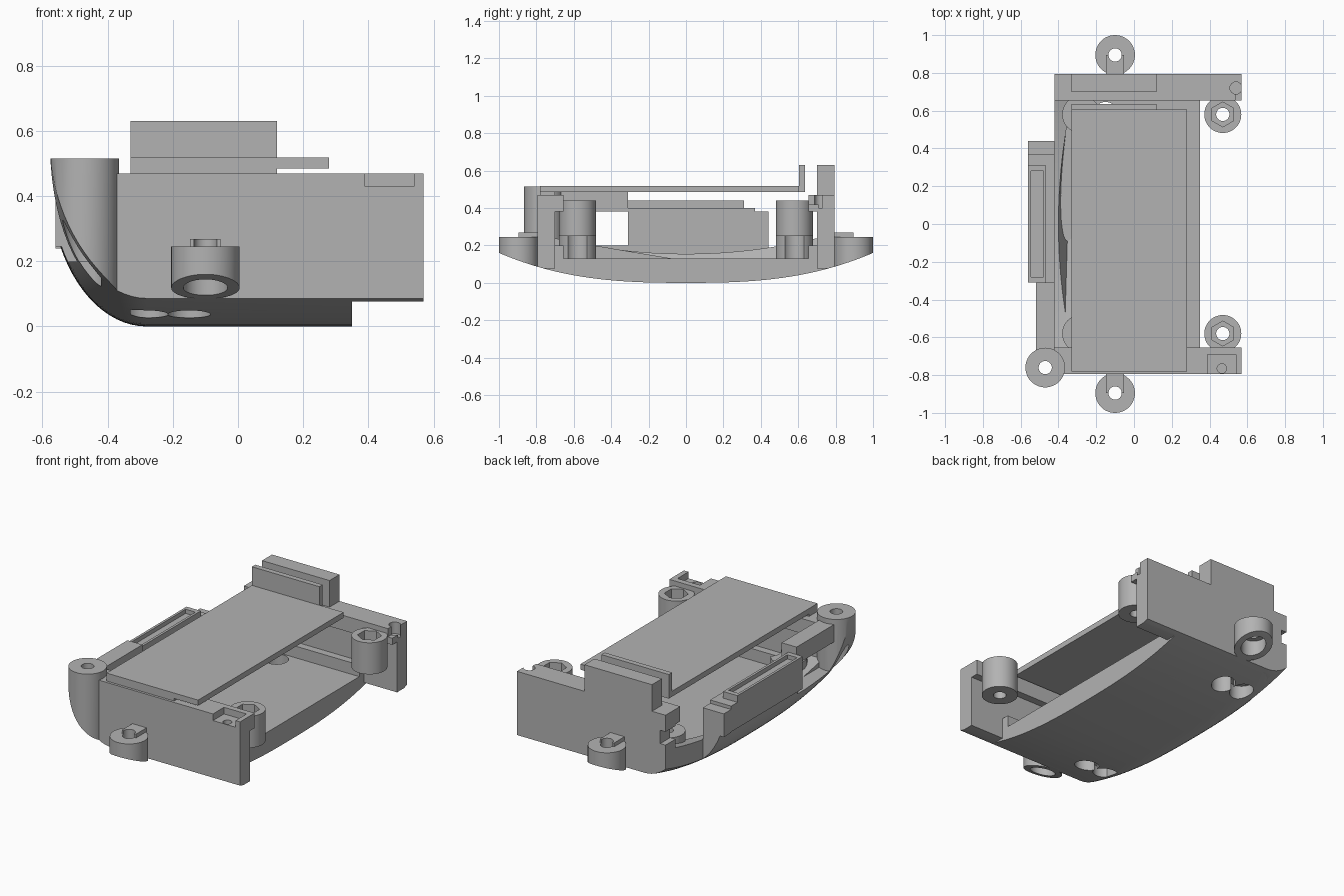
import bpy, bmesh, math

cube = bpy.data.objects.get("Cube")
if cube:
    bpy.data.objects.remove(cube)

grey = bpy.data.materials.new("plain grey")
grey.use_nodes = True
colour = (0.45, 0.45, 0.45, 1)
grey.diffuse_color = colour
grey.node_tree.nodes["Principled BSDF"].inputs["Base Color"].default_value = colour


def make_object(name, bm):
    bmesh.ops.recalc_face_normals(bm, faces=bm.faces)
    mesh = bpy.data.meshes.new(name)
    bm.to_mesh(mesh)
    bm.free()
    mesh.materials.append(grey)
    obj = bpy.data.objects.new(name, mesh)
    bpy.context.scene.collection.objects.link(obj)
    return obj


def box(name, xs, ys, zs):
    bm = bmesh.new()
    bmesh.ops.create_cube(bm, size=1)
    for v in bm.verts:
        for axis, (low, high) in enumerate((xs, ys, zs)):
            v.co[axis] = low if v.co[axis] < 0 else high
    return make_object(name, bm)


def cylinder(name, x, y, radius, zs, sides=48):
    bm = bmesh.new()
    bmesh.ops.create_cone(bm, cap_ends=True, segments=sides, radius1=radius,
                          radius2=radius, depth=zs[1] - zs[0])
    bmesh.ops.translate(bm, verts=bm.verts, vec=(x, y, (zs[0] + zs[1]) / 2))
    return make_object(name, bm)


def boolean(obj, other, operation="DIFFERENCE", keep=False):
    mod = obj.modifiers.new("boolean", "BOOLEAN")
    mod.operation = operation
    mod.solver = "EXACT"
    mod.object = other
    bpy.context.view_layer.update()
    graph = bpy.context.evaluated_depsgraph_get()
    mesh = bpy.data.meshes.new_from_object(obj.evaluated_get(graph))
    obj.modifiers.clear()
    obj.data = mesh
    if not keep:
        bpy.data.objects.remove(other)


def cut(obj, *cutters):
    for cutter in cutters:
        boolean(obj, cutter)
    return obj


# Envelope: a solid whose underside is the curved hull surface
def hull_envelope():
    bm = bmesh.new()
    rows = []
    rows_n, arc_n = 40, 20
    for j in range(rows_n + 1):
        y = -1.03 + 2.06 * j / rows_n
        base = 0.16 * abs(y) ** 2.7
        rise = 0.45 + 0.08 * y * y
        path = [(0.7, base)]
        for i in range(arc_n + 1):
            t = math.pi / 2 * i / arc_n
            path.append((-0.28 - 0.298 * math.sin(t), base + rise * (1 - math.cos(t))))
        path += [(-0.578, 0.9), (0.7, 0.9)]
        rows.append([bm.verts.new((x, y, z)) for x, z in path])
    for a, b in zip(rows, rows[1:]):
        for i in range(len(a)):
            k = (i + 1) % len(a)
            bm.faces.new((a[i], a[k], b[k], b[i]))
    bm.faces.new(rows[0])
    bm.faces.new(rows[-1])
    return make_object("hull_envelope", bm)


envelope = hull_envelope()


def shaped(obj):
    boolean(obj, envelope, "INTERSECT", keep=True)
    return obj


# Hull floor with paired screw holes
hull = shaped(box("hull_floor", (-0.42, 0.35), (-0.79, 0.79), (-0.1, 0.13)))
for side in (-1, 1):
    for x, top in ((-0.28, 0.11), (-0.15, 0.3)):
        cut(hull, cylinder("hole", x, side * 0.58, 0.066, (-0.1, top)))

# Curved lip along the inside of the left edge
bm = bmesh.new()
steps = 24
outline = [(-0.7 + 1.4 * i / steps) for i in range(steps + 1)]
points = [(y, 0.155 + 0.17 * y * y) for y in outline] + [(0.7, 0), (-0.7, 0)]
lip_face = bm.faces.new([bm.verts.new((-0.42, y, z)) for y, z in points])
grown = bmesh.ops.extrude_face_region(bm, geom=[lip_face])
for v in grown["geom"]:
    if isinstance(v, bmesh.types.BMVert):
        v.co.x = -0.4 + 0.07 * min(1, (v.co.y / 0.65) ** 2)
shaped(make_object("left_lip", bm))

# End walls, rails, lugs and bosses, mirrored front and back
for side, end in ((-1, "front"), (1, "back")):
    def span(a, b):
        return sorted((side * a, side * b))

    wall = shaped(box(end + "_wall", (-0.42, 0.57), span(0.7, 0.795), (0.077, 0.47)))
    cut(wall, box("notch", (-0.5, -0.385), span(0.6, 0.9), (0.29, 0.37)))
    rail = box(end + "_rail", (-0.42, 0.57), span(0.655, 0.702), (0.38, 0.47))
    for part in (wall, rail):
        if side < 0:
            cut(part, box("pocket", (0.39, 0.54), span(0.69, 0.9), (0.43, 0.6)),
                cylinder("hole", 0.465, -0.765, 0.025, (0.4, 0.6)))
        else:
            cut(part, cylinder("hole", 0.54, 0.72, 0.032, (0.4, 0.6)),
                box("slot", (0.54, 0.6), span(0.64, 0.72), (0.42, 0.6)))
    shaped(box(end + "_lower_step", (-0.42, 0.35), span(0.655, 0.702), (0, 0.2)))

    lug = shaped(cylinder(end + "_lug", -0.1, side * 0.895, 0.105, (0, 0.245)))
    cut(lug, box("trim", (-0.3, 0.1), span(0.6, 0.79), (-0.1, 0.4)),
        cylinder("bore", -0.1, side * 0.895, 0.035, (-0.1, 0.4)),
        cylinder("recess", -0.1, side * 0.895, 0.068, (-0.1, 0.19)))
    tab = box(end + "_lug_tab", (-0.147, -0.053), span(0.79, 0.895), (0.245, 0.268))
    cut(tab, cylinder("bore", -0.1, side * 0.895, 0.035, (0.2, 0.4)))

    boss = cylinder(end + "_nut_boss", 0.47, side * 0.58, 0.098, (0.25, 0.44))
    cut(boss, cylinder("bore", 0.47, side * 0.58, 0.035, (0.2, 0.5)),
        cylinder("hex_pocket", 0.47, side * 0.58, 0.066, (0.36, 0.5), 6))
    inner = shaped(cylinder(end + "_inner_boss", -0.28, side * 0.58, 0.1, (0, 0.26)))
    cut(inner, cylinder("recess", -0.28, side * 0.58, 0.066, (-0.1, 0.11)),
        cylinder("bore", -0.28, side * 0.58, 0.035, (0.0, 0.4)),
        cylinder("neighbour", -0.15, side * 0.58, 0.066, (-0.1, 0.4)))

# Tall corner post
post = shaped(cylinder("corner_post", -0.47, -0.76, 0.105, (0, 0.515)))
cut(post, cylinder("bore", -0.47, -0.76, 0.035, (-0.1, 0.6)),
    cylinder("recess", -0.47, -0.76, 0.068, (-0.1, 0.4)))

# Raised stop on the back wall, top plate and its upright tab
box("back_stop", (-0.33, 0.12), (0.7, 0.795), (0.46, 0.63))
box("top_plate", (-0.33, 0.28), (-0.78, 0.605), (0.485, 0.518))
box("plate_tab", (-0.33, 0.12), (0.603, 0.635), (0.485, 0.63))
box("plate_rest", (-0.33, 0.12), (-0.78, -0.7), (0.465, 0.487))

# Left side: hull flank, connector block and mounting arm
shaped(box("left_flank", (-0.56, -0.42), (-0.31, 0.44), (0, 0.25)))
shaped(box("left_flank_front", (-0.52, -0.42), (-0.7, -0.31), (0, 0.2)))
box("connector_block", (-0.56, -0.42), (-0.31, 0.37), (0.245, 0.4))
box("connector_end", (-0.56, -0.42), (0.37, 0.44), (0.24, 0.38))
board = box("connector_top", (-0.56, -0.465), (-0.31, 0.31), (0.4, 0.44))
cut(board, box("groove", (-0.545, -0.48), (-0.28, 0.28), (0.415, 0.5)))
box("mounting_arm", (-0.52, -0.42), (-0.7, -0.31), (0.38, 0.485))

bpy.data.objects.remove(envelope)

# Smooth the curves and keep the edges crisp
for obj in bpy.context.scene.objects:
    if obj.type == "MESH":
        bpy.ops.object.select_all(action="DESELECT")
        obj.select_set(True)
        bpy.context.view_layer.objects.active = obj
        bpy.ops.object.shade_smooth_by_angle(angle=math.radians(25))
